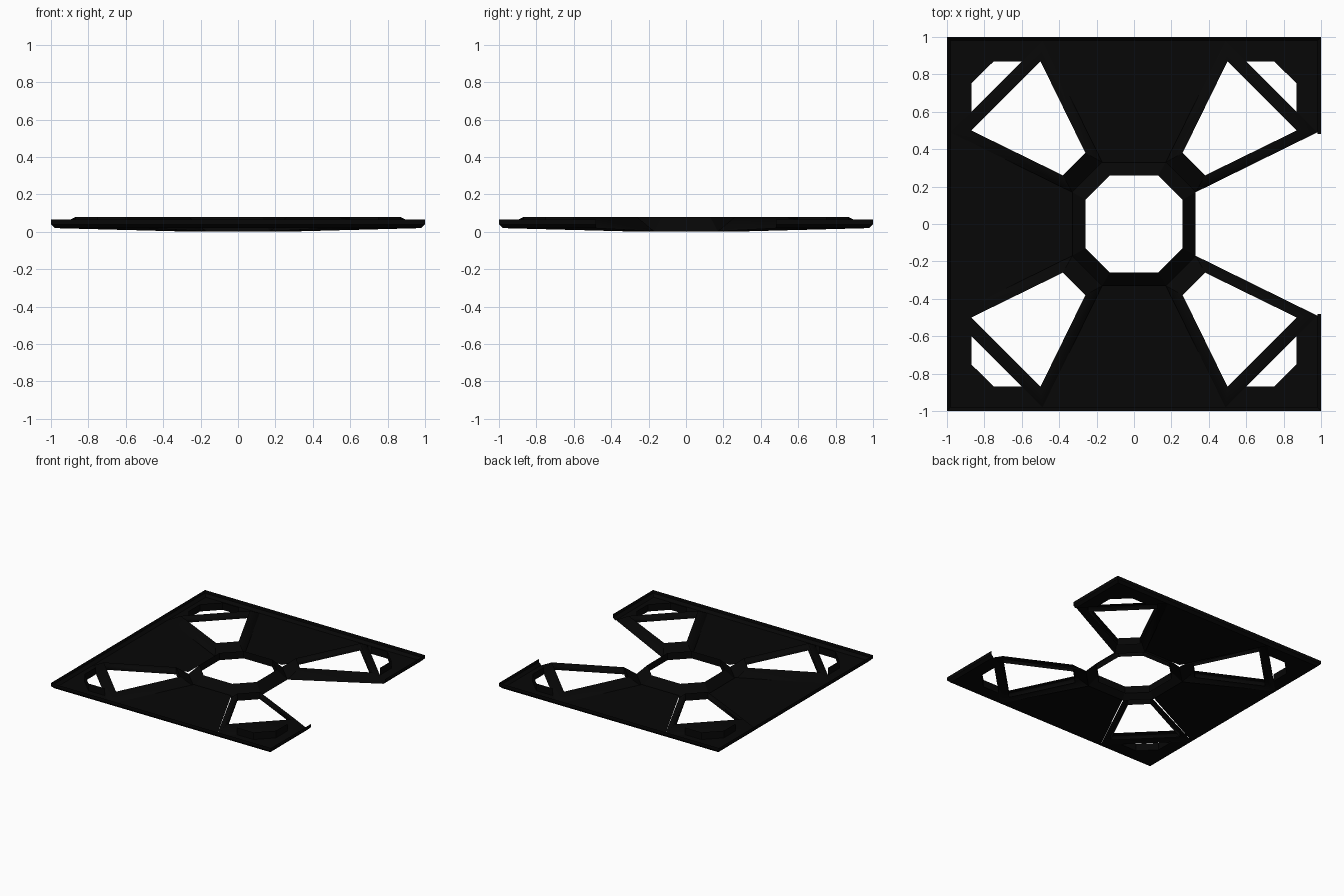
import bpy, bmesh
from math import pi
from mathutils import Matrix

if "Cube" in bpy.data.objects:
    bpy.data.objects.remove(bpy.data.objects["Cube"])

black = bpy.data.materials.new("black")
black.diffuse_color = (0.002, 0.002, 0.002, 1)
black.use_nodes = True
black.node_tree.nodes["Principled BSDF"].inputs["Base Color"].default_value = black.diffuse_color
FLOOR, RIM, LIP = .02, .066, .079


def finish(name, bm, quarter, smooth=False):
    """Turn the part about z by quarter turns and add it to the scene."""
    bm.transform(Matrix.Rotation(quarter * pi / 2, 4, 'Z'))
    bmesh.ops.recalc_face_normals(bm, faces=bm.faces)
    me = bpy.data.meshes.new(name)
    bm.to_mesh(me)
    bm.free()
    me.materials.append(black)
    ob = bpy.data.objects.new(name, me)
    bpy.context.collection.objects.link(ob)
    if smooth:
        for p in me.polygons:
            p.use_smooth = True


def strips(name, rows, quarter, smooth=False):
    """Sheet stretched between successive rows of points (x, y, z)."""
    bm = bmesh.new()
    rows = [[bm.verts.new(p) for p in row] for row in rows]
    for a, b in zip(rows, rows[1:]):
        for i in range(len(a) - 1):
            bm.faces.new((a[i], a[i + 1], b[i + 1], b[i]))
    finish(name, bm, quarter, smooth)


def at(pts, z):
    return [(x, y, z) for x, y in pts]


def sheet(name, pts, quarter):
    """Flat floor sheet."""
    bm = bmesh.new()
    bm.faces.new([bm.verts.new(p) for p in at(pts, FLOOR)])
    finish(name, bm, quarter)


def rim(name, pts, quarter):
    """Upright outer rim with a chamfered foot."""
    low = [(min(x, .98), min(y, .98)) for x, y in pts]
    strips(name, [at(low, FLOOR), at(pts, .04), at(pts, RIM)], quarter)


corner = [(.98, .49), (.98, .98), (.49, .98), (.6, .87), (.75, .87),
          (.87, .75), (.87, .6)]
hole = corner[3:]
panel = [(-.49, .98), (.49, .98), (.17, .33), (-.17, .33)]
frame_out = [(.17, .33), (.49, .98), (.98, .49), (.33, .17)]
frame_in = [(.26, .38), (.5, .87), (.87, .5), (.38, .26)]
hub_in = [(-.13, .26), (.13, .26), (.26, .13)]

for q in range(4):
    # Corner tray: floor, rim and the wall round the small chamfered hole
    sheet("corner_floor", corner, q)
    rim("corner_rim", [(1, .48), (1, 1), (.48, 1)], q)
    strips("corner_hole_wall", [at(hole, FLOOR), at(hole, LIP)], q)
    # Window frame: slope rising inward, then a drop to the opening
    valley = [(x, y, z) for (x, y), z in zip(frame_out, (.003, FLOOR, FLOOR, .003))]
    strips("window_frame", [valley, at(frame_in, LIP), at(frame_in, FLOOR)], q, True)
    strips("window_end", [[(.17, .33, .003), (.33, .17, .003)],
                          [(.26, .38, LIP), (.38, .26, LIP)],
                          [(.26, .38, FLOOR), (.38, .26, FLOOR)]], q)
    # Hub ring: slope rising to the octagonal opening
    hub_out = [(-.17, .33, .003), (.17, .33, .003), (.33, .17, .003)]
    strips("hub_ring", [hub_out, at(hub_in, LIP), at(hub_in, FLOOR)], q)

# Side panels on three sides; the right side stays open
for q in range(3):
    sheet("side_floor", panel, q)
    rim("side_rim", [(-.48, 1), (.48, 1)], q)
